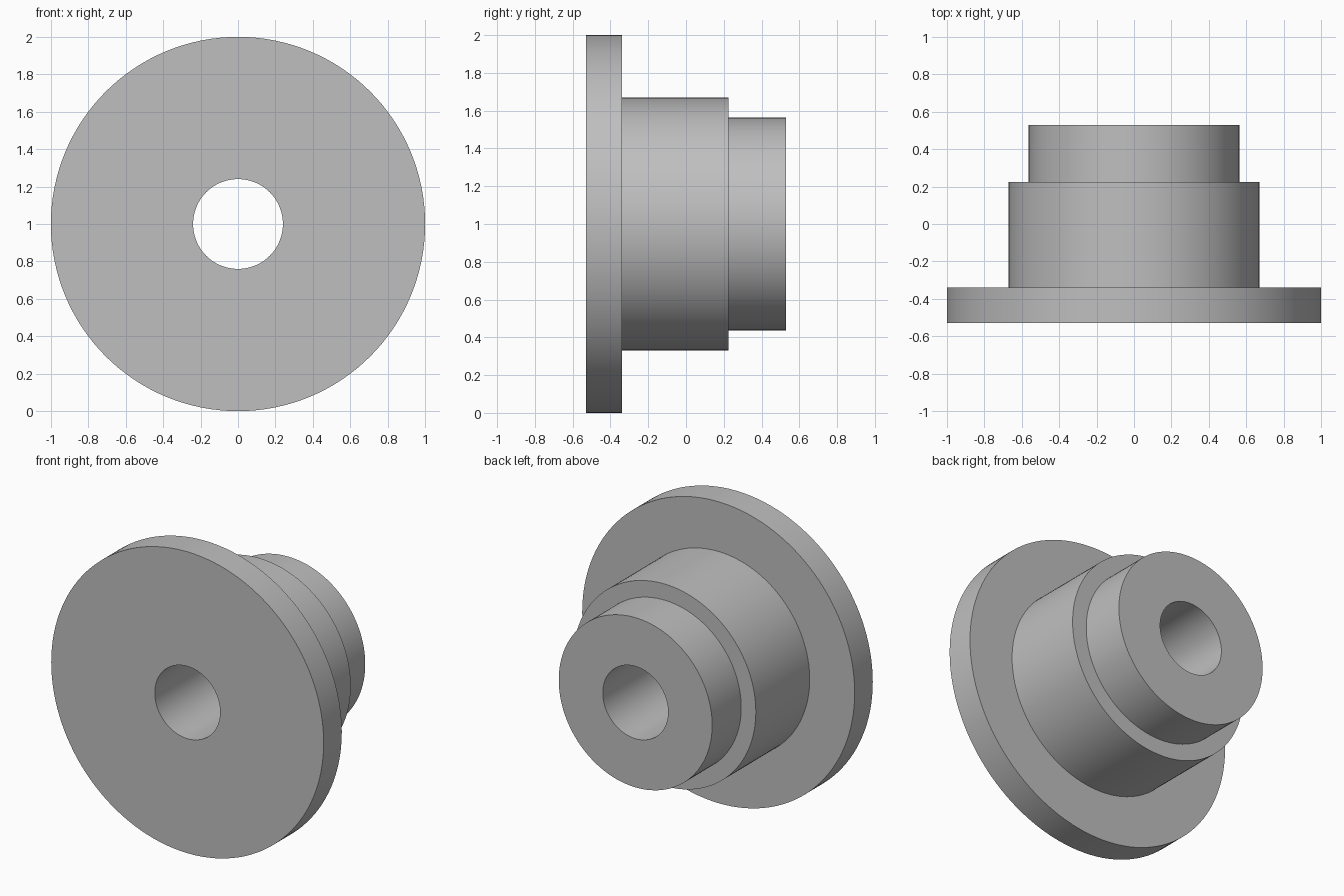
import bpy
import bmesh
import math
from mathutils import Matrix

default_cube = bpy.data.objects.get("Cube")
if default_cube:
    bpy.data.objects.remove(default_cube, do_unlink=True)

SEGMENTS = 128
BORE = 0.24

# Plain grey metal
grey = bpy.data.materials.new("grey_metal")
grey.use_nodes = True
color = (0.52, 0.52, 0.52, 1)
grey.diffuse_color = color
grey.node_tree.nodes["Principled BSDF"].inputs["Base Color"].default_value = color

# Closed half section (radius, y): flange, hub, stepped collar, through bore
profile = [
    (BORE, -0.53), (1.0, -0.53), (1.0, -0.34),
    (0.67, -0.34), (0.67, 0.225),
    (0.563, 0.225), (0.563, 0.53), (BORE, 0.53),
]

# Revolve the section around the y axis
bm = bmesh.new()
verts = [bm.verts.new((r, y, 0)) for r, y in profile]
edges = [bm.edges.new((v, verts[(i + 1) % len(verts)])) for i, v in enumerate(verts)]
bmesh.ops.spin(bm, geom=verts + edges, cent=(0, 0, 0), axis=(0, 1, 0),
               angle=math.tau, steps=SEGMENTS)
bmesh.ops.remove_doubles(bm, verts=bm.verts, dist=0.0001)
bmesh.ops.recalc_face_normals(bm, faces=bm.faces)
bmesh.ops.transform(bm, matrix=Matrix.Translation((0, 0, 1)), verts=bm.verts)

mesh = bpy.data.meshes.new("flanged_bushing")
bm.to_mesh(mesh)
bm.free()
mesh.materials.append(grey)
bushing = bpy.data.objects.new("flanged_bushing", mesh)
bpy.context.collection.objects.link(bushing)

# Smooth round walls, crisp rims
bpy.ops.object.select_all(action="DESELECT")
bushing.select_set(True)
bpy.context.view_layer.objects.active = bushing
bpy.ops.object.shade_smooth_by_angle(angle=math.radians(30))
